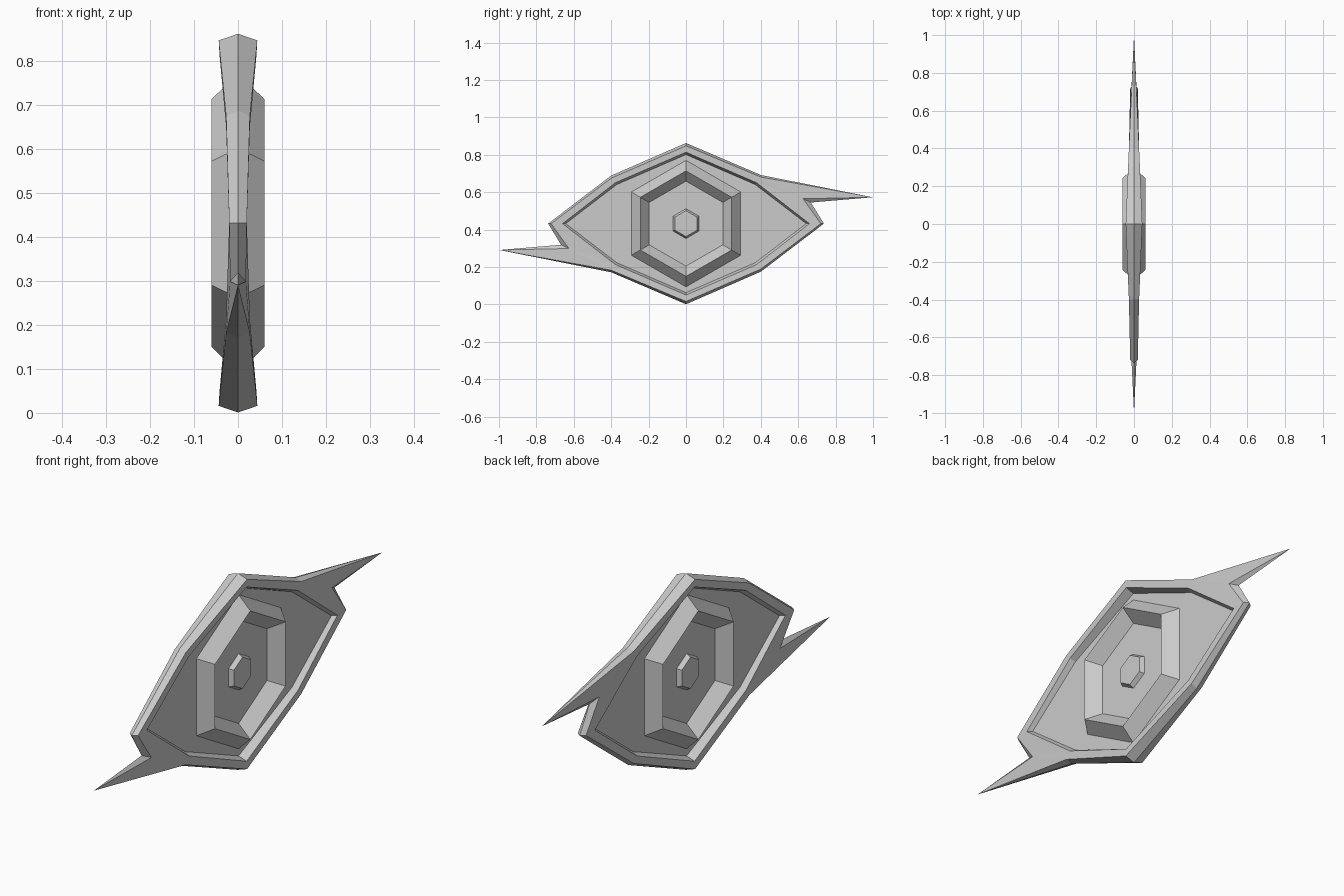
import bpy, bmesh
from math import sin, cos, pi

if "Cube" in bpy.data.objects:
    bpy.data.objects.remove(bpy.data.objects["Cube"])

C = 0.432        # height of the emblem centre
FLOOR = 0.003    # half thickness of the recessed plate


def turn(half):
    """Complete a half outline (x, y, z) by a half turn about the centre."""
    return half + [(x, -y, -z) for x, y, z in half]


def hexagon(r, x):
    return [(x, r * sin(i * pi / 3), r * cos(i * pi / 3)) for i in range(6)]


def finish(name, bm):
    bmesh.ops.remove_doubles(bm, verts=bm.verts, dist=1e-5)
    bmesh.ops.recalc_face_normals(bm, faces=bm.faces)
    me = bpy.data.meshes.new(name)
    bm.to_mesh(me)
    bm.free()
    ob = bpy.data.objects.new(name, me)
    ob.location.z = C
    bpy.context.collection.objects.link(ob)
    return ob


def add_loop(bm, pts, s=1):
    return [bm.verts.new((s * x, y, z)) for x, y, z in pts]


def bridge(bm, a, b):
    n = len(a)
    for i in range(n):
        j = (i + 1) % n
        bm.faces.new((a[i], a[j], b[j], b[i]))


# Outlines: top, shoulder, spike tip, notch, corner, low shoulder
ridge = turn([(0, 0, .431), (0, .40, .26), (0, .998, .141),
              (0, .668, .113), (0, .737, 0), (0, .40, -.257)])
front = turn([(.044, 0, .416), (.027, .40, .249), (0, .998, .141),
              (.018, .626, .133), (.02, .721, 0), (.027, .40, -.243)])
inner = turn([(.042, 0, .382), (.027, .377, .219), (.02, .66, 0), (.027, .377, -.219)])
floor = turn([(FLOOR, 0, .369), (FLOOR, .37, .209), (FLOOR, .643, 0), (FLOOR, .37, -.209)])

# Spiked rim with a recessed plate on both sides
bm = bmesh.new()
r = add_loop(bm, ridge)
for s in (1, -1):
    f, i, p = (add_loop(bm, l, s) for l in (front, inner, floor))
    bridge(bm, r, f)
    for h in (0, 1):
        top, sh, tip, notch, cor, low = f[6 * h:6 * h + 6]
        it, ish, ic, il = i[4 * h:4 * h + 4]
        for face in ((top, sh, ish, it), (sh, tip, notch), (sh, notch, ish),
                     (notch, cor, ic, ish), (cor, low, il, ic),
                     (low, f[(6 * h + 6) % 12], i[(4 * h + 4) % 8], il)):
            bm.faces.new(face)
    bridge(bm, i, p)
    bm.faces.new(p)
bmesh.ops.dissolve_degenerate(bm, dist=1e-5, edges=bm.edges)
finish("spiked_rim_plate", bm)

# Raised hexagonal ring and small centre boss on each face
for s, side in ((1, "right"), (-1, "left")):
    bm = bmesh.new()
    a, b, c = (add_loop(bm, hexagon(rad, x), s)
               for rad, x in ((.338, FLOOR), (.282, .06), (.227, FLOOR)))
    bridge(bm, a, b)
    bridge(bm, b, c)
    finish("hex_ring_" + side, bm)

    bm = bmesh.new()
    a, b = (add_loop(bm, hexagon(rad, x), s) for rad, x in ((.08, FLOOR), (.069, .022)))
    bridge(bm, a, b)
    bm.faces.new(b)
    ob = finish("centre_boss_" + side, bm)
    # open cap shells: make sure they face outward
    cap = max(ob.data.polygons, key=lambda q: len(q.vertices))
    if cap.normal.x * s < 0:
        ob.data.flip_normals()

for side, s in (("right", 1), ("left", -1)):
    me = bpy.data.objects["hex_ring_" + side].data
    if me.polygons[0].normal.x * s < 0:
        me.flip_normals()
